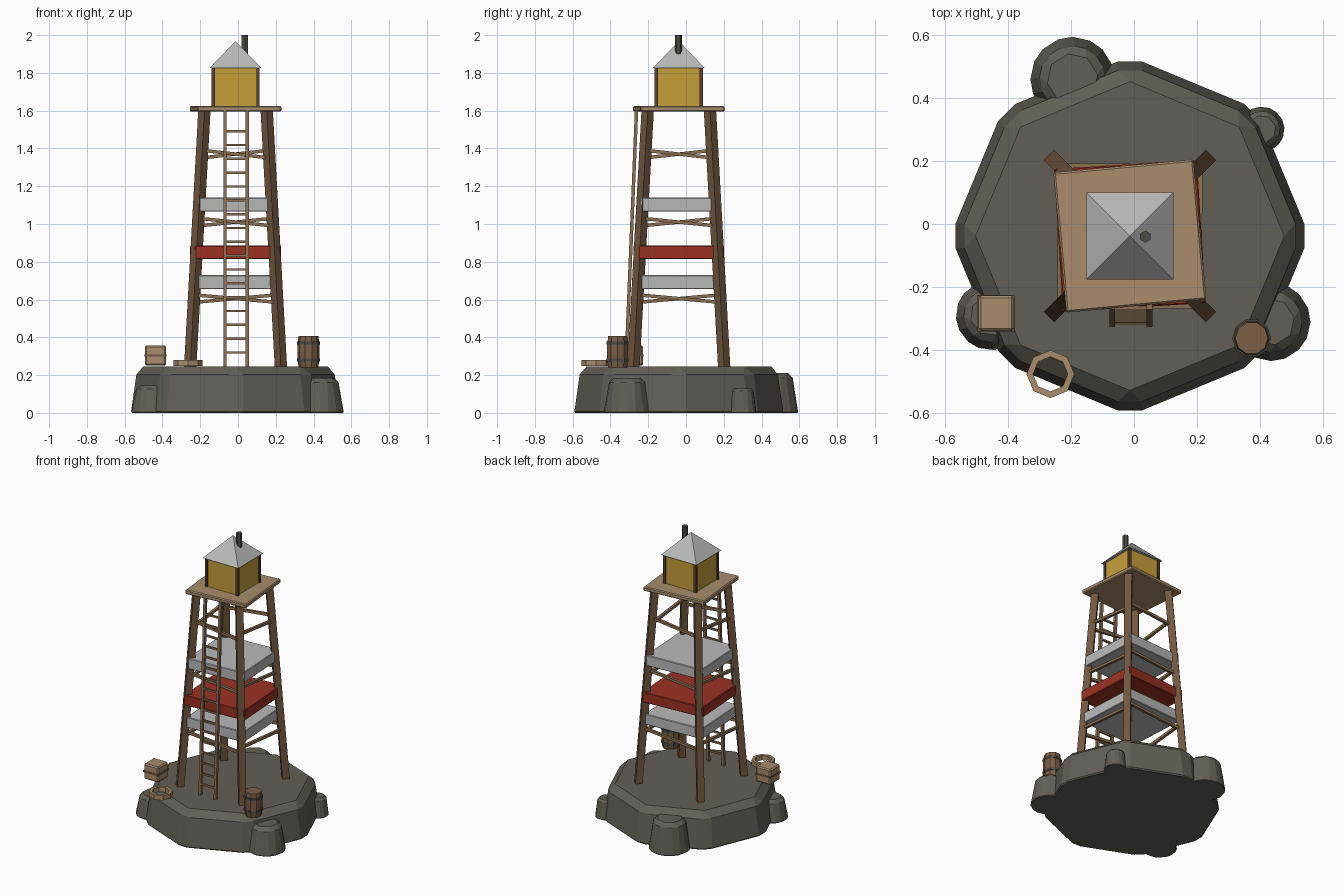
import bpy, bmesh, math
from mathutils import Vector, Matrix

if "Cube" in bpy.data.objects:
    bpy.data.objects.remove(bpy.data.objects["Cube"])

CX, CY = -0.013, -0.038          # tower axis


def material(name, r, g, b):
    m = bpy.data.materials.new(name)
    lin = [((c / 255 + 0.055) / 1.055) ** 2.4 for c in (r, g, b)]
    m.diffuse_color = (*lin, 1)
    m.use_nodes = True
    m.node_tree.nodes["Principled BSDF"].inputs["Base Color"].default_value = m.diffuse_color
    return m


ROCK = material("rock_grey", 97, 95, 85)
WOOD = material("dark_timber", 113, 86, 62)
TRIM = material("post_brown", 84, 66, 50)
TAN = material("plank_tan", 168, 140, 108)
LADDER = material("ladder_brown", 138, 113, 82)
YELLOW = material("cabin_yellow", 198, 158, 56)
RED = material("band_red", 156, 50, 35)
WHITE = material("pale_grey", 184, 186, 184)
BARREL = material("barrel_brown", 124, 94, 68)
IRON = material("iron_grey", 76, 76, 70)


def finish(name, bm, mat):
    bmesh.ops.recalc_face_normals(bm, faces=bm.faces)
    me = bpy.data.meshes.new(name)
    bm.to_mesh(me)
    bm.free()
    me.materials.append(mat)
    ob = bpy.data.objects.new(name, me)
    bpy.context.collection.objects.link(ob)
    return ob


def box(name, center, size, mat, turn=0, bevel=0):
    bm = bmesh.new()
    bmesh.ops.create_cube(bm, size=1, matrix=Matrix.Translation(center)
                          @ Matrix.Rotation(math.radians(turn), 4, 'Z')
                          @ Matrix.Diagonal((*size, 1)))
    if bevel:
        bmesh.ops.bevel(bm, geom=bm.edges[:], offset=bevel, segments=1, affect='EDGES')
    return finish(name, bm, mat)


def beam(name, p, q, w, mat, hint):
    # square bar from p to q, one side facing the hint direction
    p, q = Vector(p), Vector(q)
    z = (q - p).normalized()
    x = Vector(hint)
    x = (x - z * x.dot(z)).normalized()
    y = z.cross(x)
    rot = Matrix((x, y, z)).transposed().to_4x4()
    bm = bmesh.new()
    bmesh.ops.create_cube(bm, size=1, matrix=Matrix.Translation((p + q) / 2) @ rot
                          @ Matrix.Diagonal((w, w, (q - p).length, 1)))
    return finish(name, bm, mat)


def lathe(name, x, y, profile, n, mat, phase=0, ring=False):
    # revolved profile of (radius, z); ring closes it on itself, else ends are capped
    bm = bmesh.new()
    rows = [[bm.verts.new((x + r * math.cos(2 * math.pi * i / n + phase),
                           y + r * math.sin(2 * math.pi * i / n + phase), z))
             for i in range(n)] for r, z in profile]
    for a, b in zip(rows, rows[1:] + (rows[:1] if ring else [])):
        for i in range(n):
            j = (i + 1) % n
            bm.faces.new((a[i], a[j], b[j], b[i]))
    if not ring:
        bm.faces.new(rows[0])
        bm.faces.new(rows[-1])
    return finish(name, bm, mat)


def rock(name, x, y, r1, r2, h, bev, turn=0):
    # chamfered eight-sided stone cut flat at the ground
    low = -0.8 * bev
    bm = bmesh.new()
    bmesh.ops.create_cone(bm, cap_ends=True, segments=8, radius1=r1, radius2=r2, depth=h - low,
                          matrix=Matrix.Translation((x, y, (h + low) / 2))
                          @ Matrix.Rotation(math.radians(turn), 4, 'Z'))
    bmesh.ops.bevel(bm, geom=bm.edges[:], offset=bev, segments=1, affect='EDGES')
    bmesh.ops.bisect_plane(bm, geom=bm.verts[:] + bm.edges[:] + bm.faces[:],
                           plane_co=(0, 0, 0), plane_no=(0, 0, 1), clear_inner=True)
    bmesh.ops.holes_fill(bm, edges=[e for e in bm.edges if e.is_boundary], sides=0)
    return finish(name, bm, ROCK)


# rock island and boulders
rock("island", CX, CY, 0.575, 0.535, 0.245, 0.042)
rock("boulder_back", -0.195, 0.46, 0.145, 0.108, 0.21, 0.025, 10)
rock("boulder_back_right", 0.405, 0.30, 0.078, 0.06, 0.13, 0.014, 15)
rock("boulder_front_right", 0.435, -0.31, 0.136, 0.1, 0.185, 0.024, 10)
rock("boulder_front_left", -0.455, -0.29, 0.12, 0.086, 0.145, 0.02, 15)


# tapered legs
def leg_offset(z):
    return 0.24 - 0.075 * (z - 0.245) / 1.355


corners = [(-1, -1), (1, -1), (1, 1), (-1, 1)]


def leg_point(k, z):
    o = leg_offset(z)
    return (CX + corners[k][0] * o, CY + corners[k][1] * o, z)


for k, (sx, sy) in enumerate(corners):
    beam(f"leg_{k}", leg_point(k, 0.235), leg_point(k, 1.6), 0.046, WOOD, (sx, sy, 0))

# slanted braces on each side
for lv, z in enumerate((0.605, 1.01, 1.37)):
    for k in range(4):
        beam(f"brace_{lv}_{k}", leg_point(k, z + 0.02), leg_point((k + 1) % 4, z - 0.02),
             0.018, LADDER, (0, 0, 1))

# daymark bands
for name, z, s, h, mat, turn in (("lower_band", 0.692, 0.432, 0.074, WHITE, 3.2),
                                 ("red_band", 0.85, 0.454, 0.072, RED, 3.5),
                                 ("upper_band", 1.103, 0.422, 0.074, WHITE, 3.2)):
    box(name, (CX, CY, z), (s, s, h), mat, turn, 0.004)

# ladder
lx, top, foot = -0.01, Vector((0, -0.262, 1.6)), Vector((0, -0.318, 0.24))
for side in (-1, 1):
    off = Vector((lx + side * 0.059, 0, 0))
    beam(f"ladder_rail_{side}", foot + off, top + off, 0.018, LADDER, (1, 0, 0))
for i in range(17):
    z = 0.32 + i * 0.0732
    y = foot.y + (top.y - foot.y) * (z - foot.z) / (top.z - foot.z)
    box(f"ladder_rung_{i}", (lx, y, z), (0.112, 0.012, 0.012), LADDER)

# platform and cabin
box("platform", (CX, CY, 1.61), (0.446, 0.446, 0.03), TAN, 5.3, 0.006)
box("cabin", (CX, CY, 1.725), (0.24, 0.24, 0.205), YELLOW)
for k, (sx, sy) in enumerate(corners):
    box(f"cabin_post_{k}", (CX + sx * 0.119, CY + sy * 0.119, 1.725), (0.018, 0.018, 0.205), TRIM)
lathe("roof", CX, CY, [(0.138 * math.sqrt(2), 1.825), (0.0005, 1.968)], 4, WHITE, math.pi / 4)
lathe("stove_pipe", 0.036, -0.04, [(0.019, 1.86), (0.019, 2.0)], 6, IRON, math.pi / 6)

# barrel with hoops
bx, by = 0.373, -0.362
lathe("barrel", bx, by, [(0.052, 0.24), (0.058, 0.285), (0.059, 0.325), (0.058, 0.365),
                         (0.052, 0.408)], 10, BARREL)
for k, z in enumerate((0.28, 0.37)):
    lathe(f"barrel_hoop_{k}", bx, by, [(0.0615, z - 0.008), (0.0615, z + 0.008),
                                       (0.05, z + 0.008), (0.05, z - 0.008)], 10, IRON, 0, True)

# crate with strap
box("crate", (-0.437, -0.283, 0.304), (0.112, 0.112, 0.108), TAN, 0, 0.008)
box("crate_strap", (-0.437, -0.283, 0.304), (0.117, 0.117, 0.012), WOOD)

# coiled rope ring
lathe("rope_coil", -0.265, -0.476, [(0.076, 0.247), (0.076, 0.28), (0.055, 0.28), (0.055, 0.247)],
      8, TAN, 0, True)
